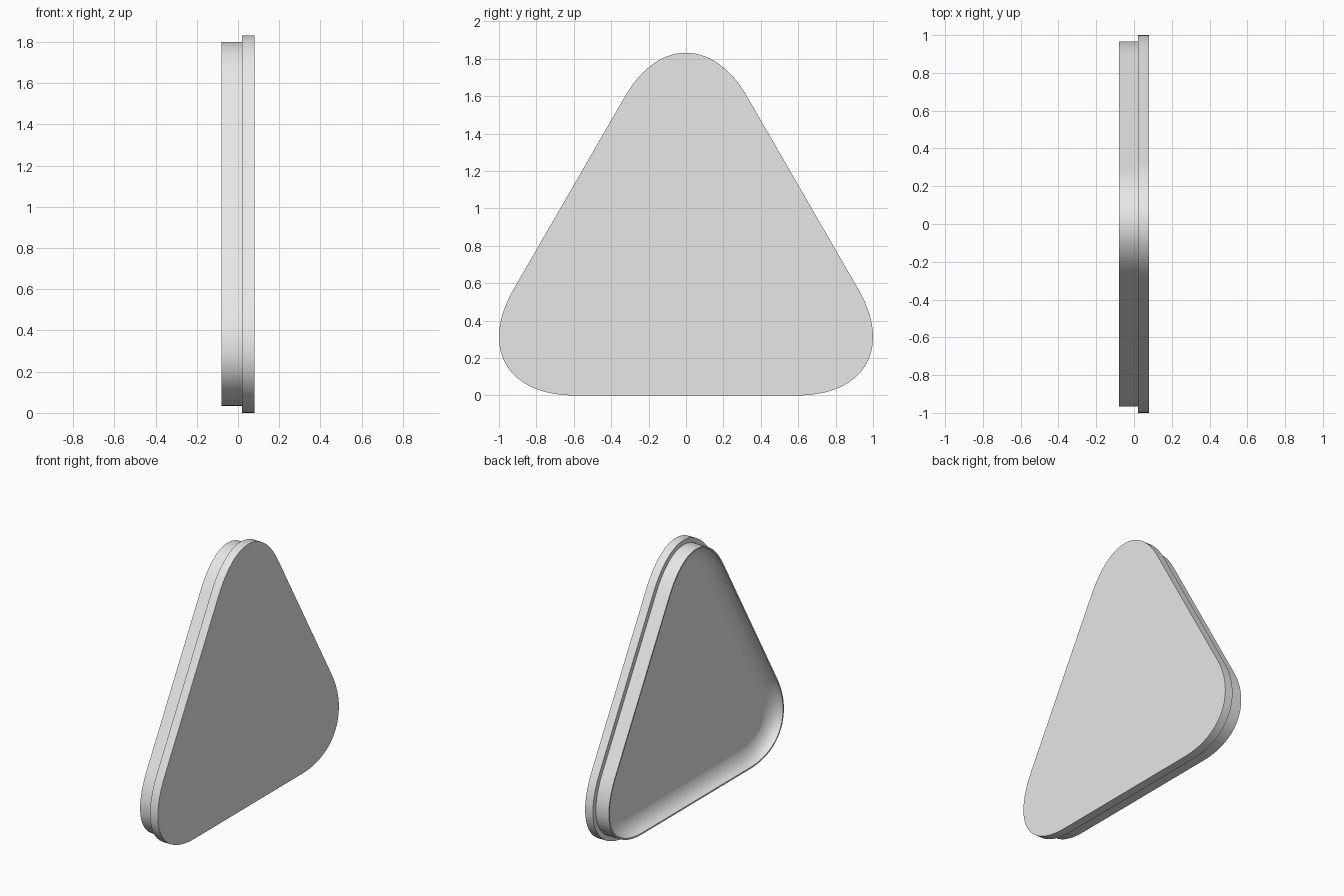
import bpy, bmesh, math
from mathutils import Vector

if "Cube" in bpy.data.objects:
    bpy.data.objects.remove(bpy.data.objects["Cube"])

T = 0.653                      # corner cut length along each side
A = 1 + 0.3815 * T             # half side of the sharp triangle
K = 0.5523                     # corner curve handle
N = 28                         # segments per corner

# Rounded triangle outline: (point, inward normal), counter-clockwise in y/z
corners = [Vector((A, 0)), Vector((0, A * math.sqrt(3))), Vector((-A, 0))]
outline = []
for i, c in enumerate(corners):
    d0 = (corners[i - 1] - c).normalized() * T
    d1 = (corners[(i + 1) % 3] - c).normalized() * T
    p = [c + d0, c + d0 * (1 - K), c + d1 * (1 - K), c + d1]
    for j in range(N + 1):
        u = j / N
        v = 1 - u
        pos = p[0]*v**3 + p[1]*3*v*v*u + p[2]*3*v*u*u + p[3]*u**3
        tan = ((p[1]-p[0])*v*v + (p[2]-p[1])*2*u*v + (p[3]-p[2])*u*u).normalized()
        outline.append((pos, Vector((-tan.y, tan.x))))

# Cross-section: (x, inset) from the front plate, over the step and rim, into the dish
section = [(0.08, 0), (0.02, 0), (0.02, 0.033), (-0.08, 0.033)]
for j in range(13):
    a = math.radians(72) * j / 12
    section.append((-0.08 + 0.09 * math.sin(a), 0.043 + 0.14 * (1 - math.cos(a))))
section.append((section[-1][0], section[-1][1] + 0.003))

# Loft the outline along the section and close both ends
bm = bmesh.new()
rings = [[bm.verts.new((x, *(p + n * inset))) for p, n in outline]
         for x, inset in section]
count = len(outline)
for r0, r1 in zip(rings, rings[1:]):
    for k in range(count):
        m = (k + 1) % count
        bm.faces.new((r0[k], r0[m], r1[m], r1[k]))
bm.faces.new(rings[0])
bm.faces.new(rings[-1])
bmesh.ops.recalc_face_normals(bm, faces=bm.faces)

mesh = bpy.data.meshes.new("triangle_panel")
bm.to_mesh(mesh)
bm.free()
panel = bpy.data.objects.new("triangle_panel", mesh)
bpy.context.collection.objects.link(panel)

grey = bpy.data.materials.new("light_grey")
grey.diffuse_color = (0.8, 0.8, 0.8, 1)
grey.use_nodes = True
grey.node_tree.nodes["Principled BSDF"].inputs["Base Color"].default_value = grey.diffuse_color
mesh.materials.append(grey)

bpy.context.view_layer.objects.active = panel
panel.select_set(True)
bpy.ops.object.shade_smooth_by_angle(angle=math.radians(30))
